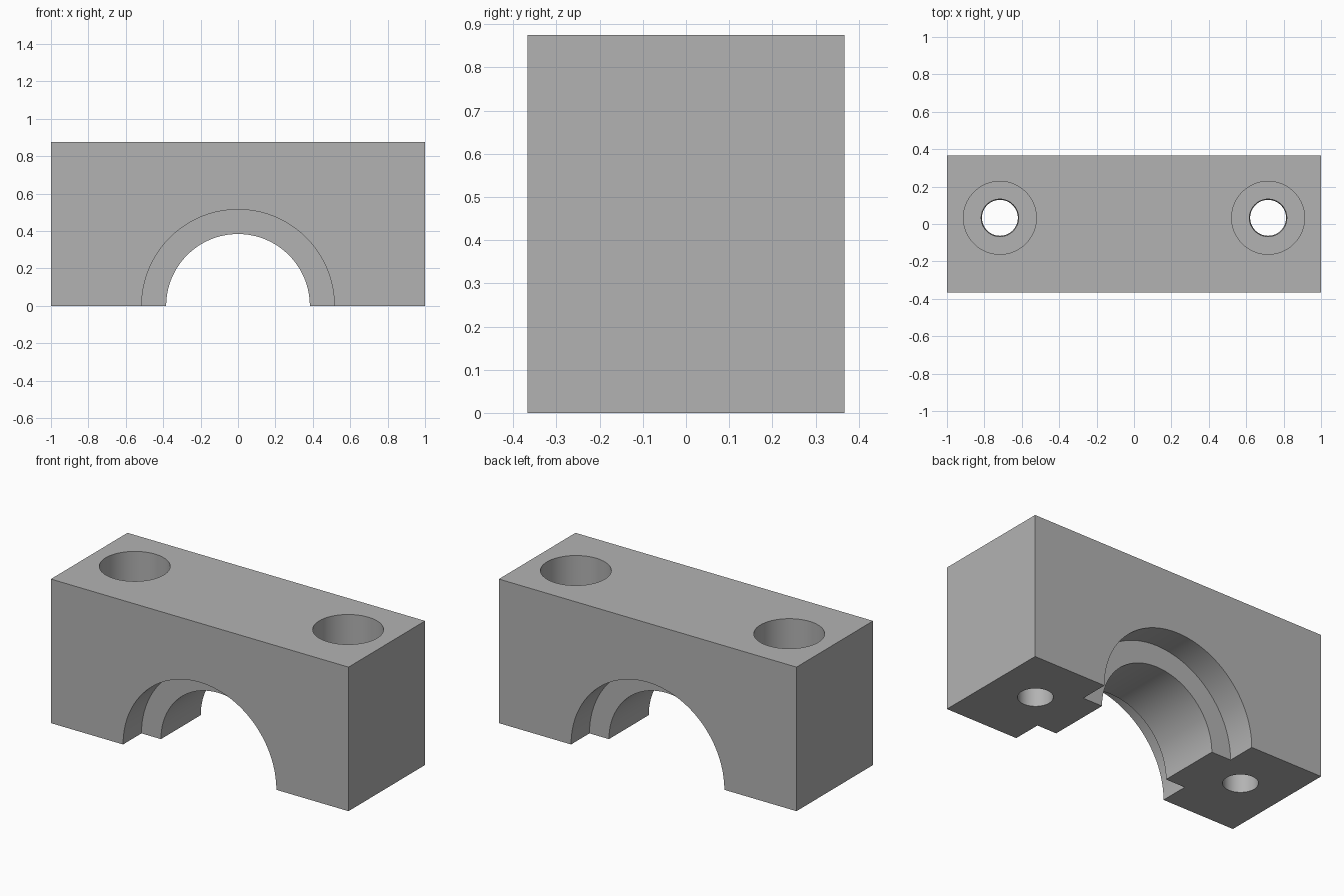
import bpy, math

if "Cube" in bpy.data.objects:
    bpy.data.objects.remove(bpy.data.objects["Cube"])

W, D, H = 2.0, 0.735, 0.875            # block size
HOLE_X, HOLE_Y = 0.717, 0.033          # bolt axis
FLOOR = 0.43                           # counterbore floor height

grey = bpy.data.materials.new("plain grey")
grey.diffuse_color = (0.45, 0.45, 0.45, 1)
grey.use_nodes = True
grey.node_tree.nodes["Principled BSDF"].inputs["Base Color"].default_value = grey.diffuse_color

# Clamp block
bpy.ops.mesh.primitive_cube_add(size=1, location=(0, 0, H / 2))
block = bpy.context.object
block.name = "clamp_block"
block.scale = (W, D, H)
bpy.ops.object.transform_apply(location=True, rotation=False, scale=True)
block.data.materials.append(grey)


def cut(name, r_low, r_high, length, location, rotation=(0, 0, 0), sides=64):
    """Subtract a round cutter from the block."""
    bpy.ops.mesh.primitive_cone_add(vertices=sides, radius1=r_low, radius2=r_high,
                                    depth=length, location=location, rotation=rotation)
    cutter = bpy.context.object
    cutter.name = name
    cutter.hide_render = True
    cutter.data.materials.append(grey)
    mod = block.modifiers.new(name, "BOOLEAN")
    mod.operation, mod.solver, mod.object = "DIFFERENCE", "EXACT", cutter
    bpy.context.view_layer.objects.active = block
    bpy.ops.object.modifier_apply(modifier=name)
    bpy.data.objects.remove(cutter)


# Half-round bore with a wider recess at each end
sideways = (math.pi / 2, 0, 0)
cut("bore_cutter", 0.384, 0.384, 2, (0, 0, 0), sideways, 128)
for side in (-1, 1):
    cut("recess_cutter", 0.515, 0.515, 0.5, (0, side * (0.191 + 0.25), 0), sideways, 128)

# Counterbored bolt holes
for side in (-1, 1):
    x = side * HOLE_X
    cut("counterbore_cutter", 0.195, 0.195, 1, (x, HOLE_Y, FLOOR + 0.5))
    cut("bolt_hole_cutter", 0.095, 0.101, FLOOR + 0.2, (x, HOLE_Y, FLOOR / 2))

# Smooth curved walls, sharp edges
bpy.ops.object.select_all(action="DESELECT")
block.select_set(True)
bpy.context.view_layer.objects.active = block
bpy.ops.object.shade_smooth_by_angle(angle=math.radians(30))
